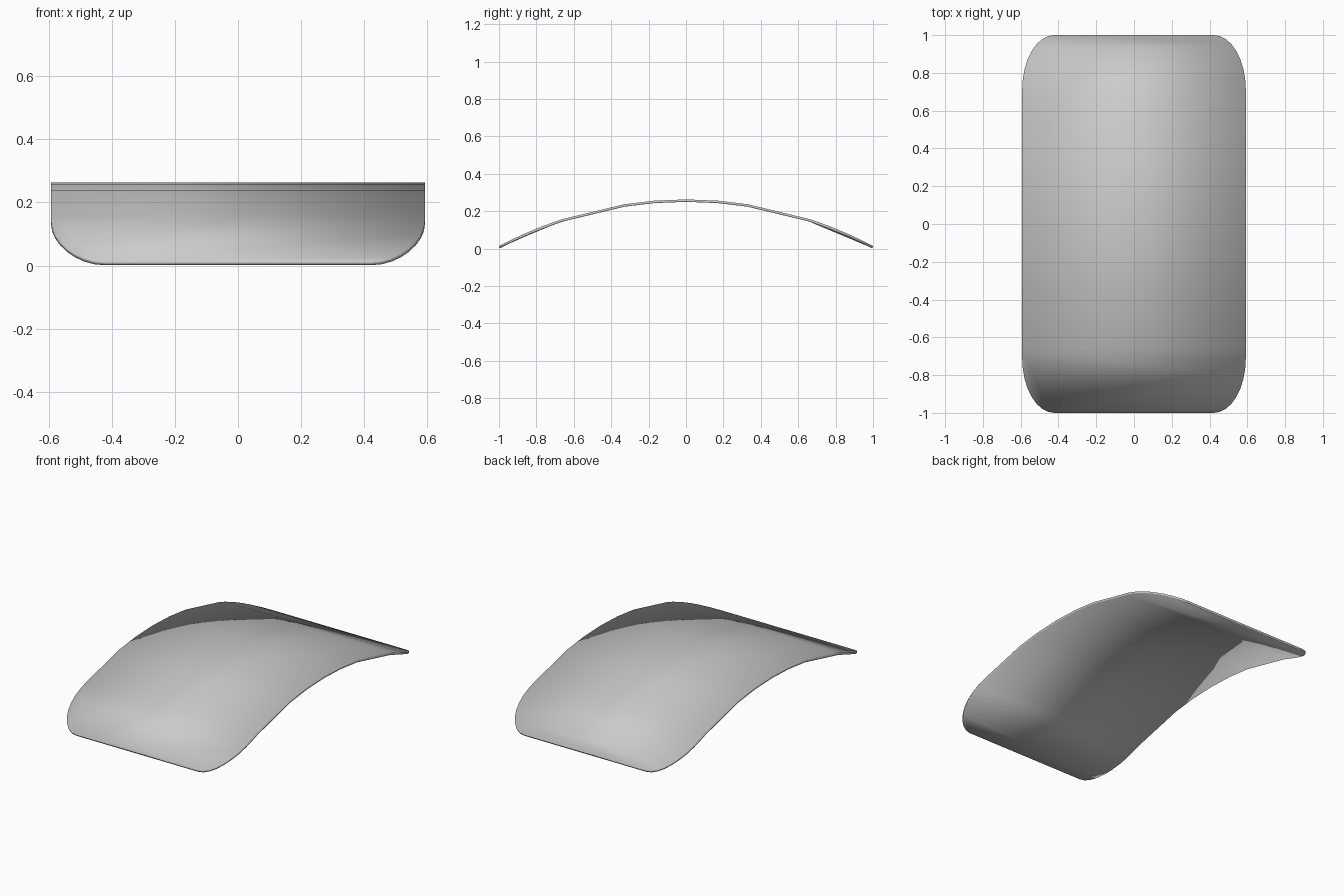
import bpy, bmesh, math

if "Cube" in bpy.data.objects:
    bpy.data.objects.remove(bpy.data.objects["Cube"])

HALF_W, CROWN, RADIUS = 0.592, 0.263, 2.125
CORNER_X, CORNER_Y, STEPS = 0.17, 0.29, 8
ROWS = [-0.66, -0.33, -0.17, 0, 0.17, 0.33, 0.66]


def arch(y):
    return CROWN - RADIUS + math.sqrt(RADIUS ** 2 - y ** 2)


bm = bmesh.new()


def vert(x, y):
    return bm.verts.new((x, y, arch(y)))


# arched strips of the middle
rows = [(vert(-HALF_W, y), vert(HALF_W, y)) for y in ROWS]
for a, b in zip(rows, rows[1:]):
    bm.faces.new((a[0], a[1], b[1], b[0]))


# rounded ends, one broad face each
def end_panel(side, row):
    right, left = [], []
    for i in range(STEPS + 1):
        t = math.pi / 2 * i / STEPS
        x = HALF_W - CORNER_X * (1 - math.cos(t))
        y = side * (1 - CORNER_Y * (1 - math.sin(t)))
        right.append(vert(x, y))
        left.append(vert(-x, y))
    loop = [row[0], row[1]] + right + left[::-1]
    bm.faces.new(loop if side > 0 else loop[::-1])


end_panel(1, rows[-1])
end_panel(-1, rows[0])
bm.normal_update()

mesh = bpy.data.meshes.new("curved_panel")
bm.to_mesh(mesh)
bm.free()
for p in mesh.polygons:
    p.use_smooth = True
panel = bpy.data.objects.new("curved_panel", mesh)
bpy.context.collection.objects.link(panel)

# thin sheet thickness, grown downward
solid = panel.modifiers.new("thickness", "SOLIDIFY")
solid.thickness = 0.013
solid.offset = -1
